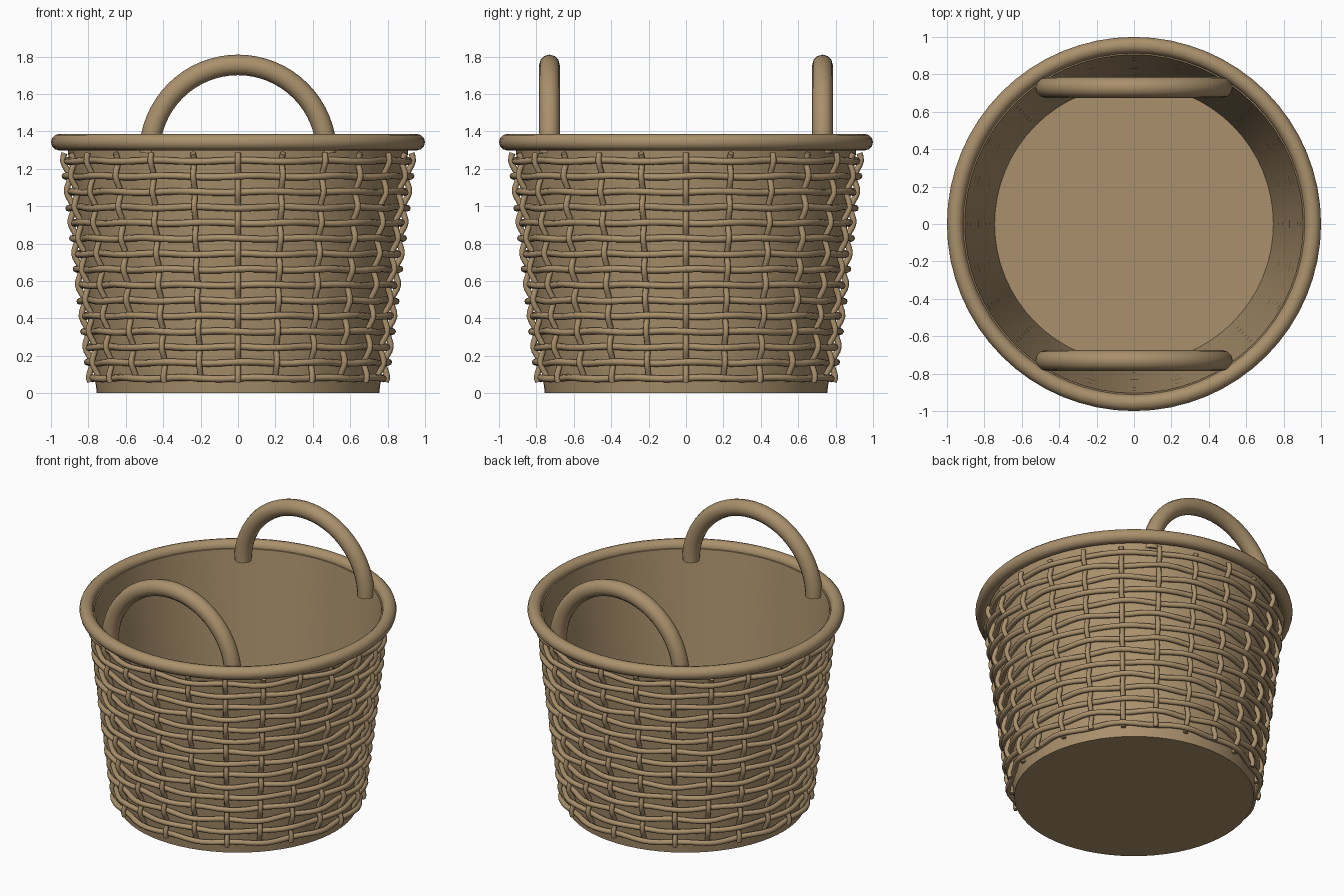
import bpy
import bmesh
from math import sin, cos, pi, radians
from mathutils import Vector

if "Cube" in bpy.data.objects:
    bpy.data.objects.remove(bpy.data.objects["Cube"])

# One wicker colour for everything
wicker = bpy.data.materials.new("wicker_tan")
wicker.use_nodes = True
WICKER_COLOUR = (0.40, 0.28, 0.15, 1)
wicker.diffuse_color = WICKER_COLOUR
bsdf = next(n for n in wicker.node_tree.nodes if n.type == 'BSDF_PRINCIPLED')
bsdf.inputs["Base Color"].default_value = WICKER_COLOUR
bsdf.inputs["Roughness"].default_value = 0.8

STAKES = 24
ROWS = 15
ROW_START, ROW_STEP = 0.08, 0.083
WALL_TOP = 1.34


def wall_radius(z):
    return 0.755 + 0.16 * z / WALL_TOP


def polar(r, angle, z):
    return Vector((r * cos(angle), r * sin(angle), z))


def finish(bm, name):
    bmesh.ops.recalc_face_normals(bm, faces=bm.faces)
    mesh = bpy.data.meshes.new(name)
    bm.to_mesh(mesh)
    bm.free()
    obj = bpy.data.objects.new(name, mesh)
    bpy.context.collection.objects.link(obj)
    mesh.materials.append(wicker)
    bpy.ops.object.select_all(action='DESELECT')
    obj.select_set(True)
    bpy.context.view_layer.objects.active = obj
    bpy.ops.object.shade_smooth_by_angle(angle=radians(50))
    return obj


def sweep(bm, path, side_of, radius, sides, closed=False):
    """Round tube along a path; side_of(point) gives a vector across it."""
    rings, count = [], len(path)
    for i, p in enumerate(path):
        if closed:
            tangent = path[(i + 1) % count] - path[i - 1]
        else:
            tangent = path[min(i + 1, count - 1)] - path[max(i - 1, 0)]
        tangent.normalize()
        side = side_of(p)
        side = (side - tangent * side.dot(tangent)).normalized()
        up = tangent.cross(side)
        turns = [2 * pi * k / sides for k in range(sides)]
        rings.append([bm.verts.new(p + radius * (side * cos(t) + up * sin(t)))
                      for t in turns])
    pairs = list(zip(rings, rings[1:]))
    if closed:
        pairs.append((rings[-1], rings[0]))
    else:
        bm.faces.new(rings[0])
        bm.faces.new(rings[-1])
    for a, b in pairs:
        for k in range(sides):
            n = (k + 1) % sides
            bm.faces.new((a[k], a[n], b[n], b[k]))


def outward(p):
    return Vector((p.x, p.y, 0))


# Thin tapered shell with a flat floor
bm = bmesh.new()
profile = [(0, 0), (wall_radius(0), 0), (wall_radius(WALL_TOP), WALL_TOP),
           (wall_radius(WALL_TOP) - 0.01, WALL_TOP),
           (wall_radius(0) - 0.01, 0.01), (0, 0.01)]
verts = [bm.verts.new((r, 0, z)) for r, z in profile]
edges = [bm.edges.new(pair) for pair in zip(verts, verts[1:])]
bmesh.ops.spin(bm, geom=verts + edges, cent=(0, 0, 0), axis=(0, 0, 1),
               angle=2 * pi, steps=64)
bmesh.ops.remove_doubles(bm, verts=bm.verts, dist=0.0005)
finish(bm, "basket_shell")

# Horizontal strands weaving in and out of the stakes
bm = bmesh.new()
steps = STAKES * 4
for row in range(ROWS):
    z = ROW_START + row * ROW_STEP
    path = []
    for i in range(steps):
        angle = 2 * pi * i / steps
        wave = cos(angle * STAKES / 2 + pi * (row + 1))
        lift = 0.004 * sin(angle * STAKES / 2 + row)
        path.append(polar(wall_radius(z) + 0.019 + 0.013 * wave, angle, z + lift))
    sweep(bm, path, outward, 0.018, 8, closed=True)
finish(bm, "woven_rows")

# Upright stakes weaving the opposite way
bm = bmesh.new()
for stake in range(STAKES):
    angle = 2 * pi * stake / STAKES
    path = []
    for i in range(-1, ROWS * 4 - 1):
        z = ROW_START + ROW_STEP * i / 4
        wave = cos(pi * i / 4 + pi * stake)
        path.append(polar(wall_radius(z) + 0.019 + 0.013 * wave, angle, z))
    sweep(bm, path, lambda p: Vector((-p.y, p.x, 0)), 0.016, 8)
finish(bm, "upright_stakes")

# Rolled rim
bm = bmesh.new()
sweep(bm, [polar(0.956, 2 * pi * i / 64, 1.342) for i in range(64)],
      outward, 0.044, 12, closed=True)
finish(bm, "rim")

# Two arched handles, front and back
for name, y in (("front_handle", -0.73), ("back_handle", 0.73)):
    bm = bmesh.new()
    arch = [Vector((0.473 * cos(pi * i / 32), y, 1.282 + 0.473 * sin(pi * i / 32)))
            for i in range(33)]
    sweep(bm, arch, lambda p: Vector((0, 1, 0)), 0.055, 12)
    finish(bm, name)
